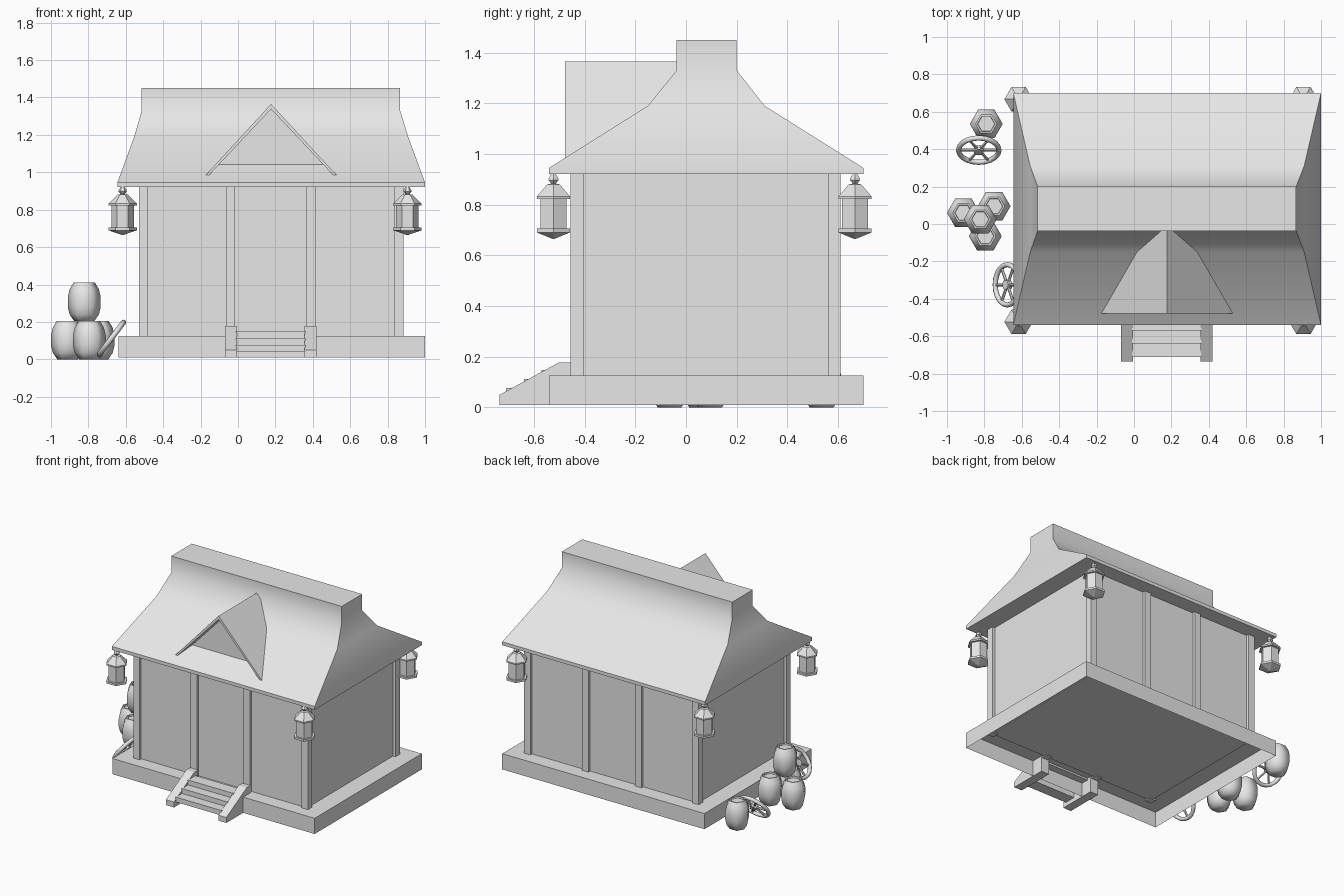
import bpy, bmesh, math
from mathutils import Vector, Matrix

if "Cube" in bpy.data.objects:
    bpy.data.objects.remove(bpy.data.objects["Cube"])

grey = bpy.data.materials.new("plain grey")
grey.use_nodes = True
grey.diffuse_color = (0.8, 0.8, 0.8, 1)
grey.node_tree.nodes["Principled BSDF"].inputs["Base Color"].default_value = (0.8, 0.8, 0.8, 1)


def finish(bm, name, smooth=None):
    bmesh.ops.recalc_face_normals(bm, faces=bm.faces)
    mesh = bpy.data.meshes.new(name)
    bm.to_mesh(mesh)
    bm.free()
    mesh.materials.append(grey)
    obj = bpy.data.objects.new(name, mesh)
    bpy.context.collection.objects.link(obj)
    if smooth:
        bpy.ops.object.select_all(action='DESELECT')
        obj.select_set(True)
        bpy.context.view_layer.objects.active = obj
        bpy.ops.object.shade_smooth_by_angle(angle=math.radians(smooth))
    return obj


def loft(rings, name, caps=(True, True), smooth=None):
    """Bridge rings of points, optionally capping both ends."""
    bm = bmesh.new()
    loops = [[bm.verts.new(p) for p in ring] for ring in rings]
    n = len(loops[0])
    for a, b in zip(loops, loops[1:]):
        for i in range(n):
            j = (i + 1) % n
            bm.faces.new((a[i], a[j], b[j], b[i]))
    if caps[0]:
        bm.faces.new(loops[0])
    if caps[1]:
        bm.faces.new(loops[-1])
    return finish(bm, name, smooth)


def rect(x0, x1, y0, y1, z):
    return [(x0, y0, z), (x1, y0, z), (x1, y1, z), (x0, y1, z)]


def box(name, x0, x1, y0, y1, z0, z1, bottom=True):
    return loft([rect(x0, x1, y0, y1, z0), rect(x0, x1, y0, y1, z1)], name, (bottom, True))


def lathe(name, profile, centre, sides=6, smooth=None):
    rings = []
    for r, z in profile:
        rings.append([(centre[0] + r * math.cos(math.tau * i / sides),
                       centre[1] + r * math.sin(math.tau * i / sides),
                       centre[2] + z) for i in range(sides)])
    return loft(rings, name, smooth=smooth)


# House: hollow plinth, wall block and posts
box("plinth", -0.64, 1.0, -0.54, 0.70, 0.01, 0.125, bottom=False)
box("walls", -0.51, 0.865, -0.435, 0.59, 0.12, 0.93)
for x in (-0.53, -0.065, 0.365, 0.835):
    for y in (-0.455, 0.56):
        box("post", x, x + 0.05, y, y + 0.05, 0.115, 0.93)

# Flared roof with a flat ridge box
loft([rect(-0.645, 1.0, -0.54, 0.70, 0.92),
      rect(-0.645, 1.0, -0.54, 0.70, 0.945),
      rect(-0.555, 0.91, -0.15, 0.31, 1.19),
      rect(-0.515, 0.867, -0.037, 0.2, 1.33),
      rect(-0.515, 0.867, -0.037, 0.2, 1.45)], "roof", smooth=45)

# Dormer: folded roof slab with a recessed gable panel
cx = 0.177
chevron = [(-0.35, 0.985), (0, 1.365), (0.35, 0.985), (0.332, 0.985), (0, 1.338), (-0.332, 0.985)]
loft([[(cx + x, y, z) for x, z in chevron] for y in (-0.478, 0.05)], "dormer_roof")
gable = [(-0.325, 1.0), (0.325, 1.0), (0, 1.345)]
loft([[(cx + x, y, z) for x, z in gable] for y in (-0.385, 0.0)], "dormer_gable")

# Steps between two sloped side walls
side = [(-0.735, 0.01), (-0.735, 0.05), (-0.5, 0.178), (-0.455, 0.178), (-0.455, 0.01)]
for x in (-0.07, 0.355):
    loft([[(x + dx, y, z) for y, z in side] for dx in (0, 0.065)], "stair_side")
for i in range(3):
    y, z = -0.71 + 0.07 * i, 0.04 + 0.036 * i
    box("stair_tread", -0.01, 0.36, y, y + 0.085, z, z + 0.036)

# Hexagonal lanterns hanging at the eave corners
lantern = [(0.004, 0.665), (0.076, 0.69), (0.076, 0.705), (0.06, 0.705), (0.06, 0.822),
           (0.076, 0.822), (0.076, 0.832), (0.028, 0.88), (0.01, 0.883), (0.022, 0.896),
           (0.022, 0.903), (0.008, 0.925)]
for x in (-0.617, 0.906):
    for y in (-0.523, 0.667):
        lathe("lantern", lantern, (x, y, 0))

# Barrels with sunken lids
barrel = [(0.055, 0), (0.078, 0.035), (0.088, 0.075), (0.088, 0.13), (0.078, 0.17),
          (0.057, 0.205), (0.047, 0.205), (0.045, 0.195)]
for spot in ((-0.79, 0.535, 0), (-0.912, 0.06, 0), (-0.748, 0.095, 0),
             (-0.795, -0.065, 0), (-0.822, 0.025, 0.205)):
    lathe("barrel", barrel, spot, smooth=62)


def wheel(centre, axis, degrees):
    """Spoked wheel leaning at an angle."""
    bm = bmesh.new()
    steps, sides, radius, thick = 20, 8, 0.108, 0.014
    rings = []
    for i in range(steps):
        turn = Matrix.Rotation(math.tau * i / steps, 3, 'Z')
        rings.append([bm.verts.new(turn @ Vector((
            radius + thick * math.cos(math.tau * k / sides), 0,
            thick * math.sin(math.tau * k / sides)))) for k in range(sides)])
    for i in range(steps):
        a, b = rings[i], rings[(i + 1) % steps]
        for k in range(sides):
            m = (k + 1) % sides
            bm.faces.new((a[k], a[m], b[m], b[k]))
    # Spokes and hub
    for i in range(3):
        bmesh.ops.create_cone(
            bm, cap_ends=True, segments=6, radius1=0.008, radius2=0.008, depth=2 * radius,
            matrix=Matrix.Rotation(math.pi * i / 3, 4, 'Z') @ Matrix.Rotation(math.pi / 2, 4, 'Y'))
    bmesh.ops.create_cone(bm, cap_ends=True, segments=10, radius1=0.026,
                          radius2=0.026, depth=0.03)
    lean = Matrix.Translation(centre) @ Matrix.Rotation(math.radians(degrees), 4, axis)
    bmesh.ops.transform(bm, matrix=lean, verts=bm.verts)
    finish(bm, "wheel", smooth=50)


wheel((-0.83, 0.395, 0.11), 'X', 53)
wheel((-0.677, -0.325, 0.112), 'Y', -53)
